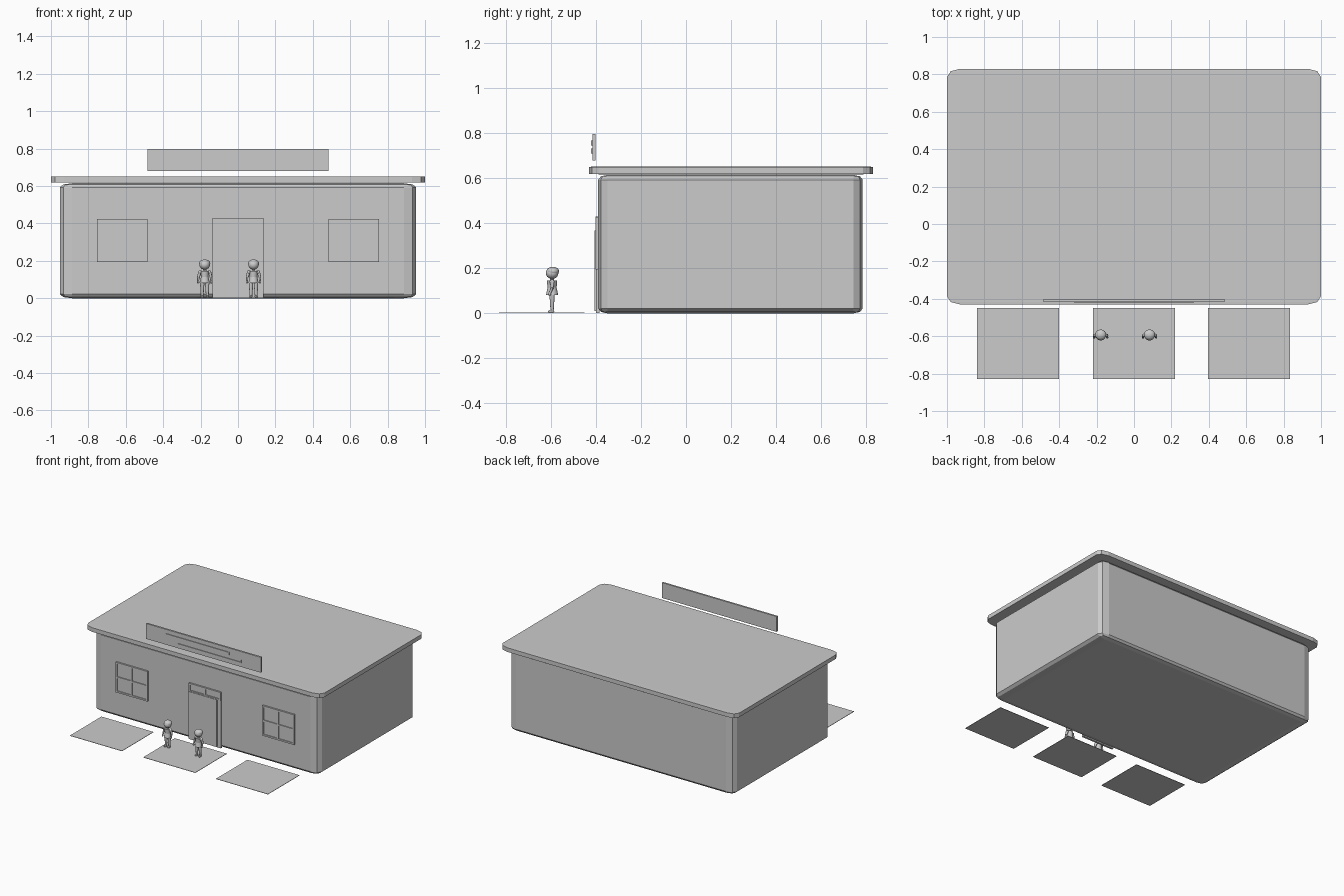
import bpy
import bmesh
from mathutils import Vector, Matrix

cube = bpy.data.objects.get("Cube")
if cube:
    bpy.data.objects.remove(cube)

grey = bpy.data.materials.new("plain_grey")
grey.use_nodes = True
grey.diffuse_color = (0.6, 0.6, 0.6, 1)
grey.node_tree.nodes["Principled BSDF"].inputs["Base Color"].default_value = (0.6, 0.6, 0.6, 1)


def finish(name, bm, smooth=False):
    bmesh.ops.recalc_face_normals(bm, faces=bm.faces)
    mesh = bpy.data.meshes.new(name)
    bm.to_mesh(mesh)
    bm.free()
    mesh.materials.append(grey)
    for p in mesh.polygons:
        p.use_smooth = smooth
    ob = bpy.data.objects.new(name, mesh)
    bpy.context.collection.objects.link(ob)
    return ob


def add_box(bm, x, y, z):
    """Box between (min, max) pairs."""
    lo, hi = Vector((x[0], y[0], z[0])), Vector((x[1], y[1], z[1]))
    m = Matrix.Translation((lo + hi) / 2) @ Matrix.Diagonal((*(hi - lo), 1))
    bmesh.ops.create_cube(bm, size=1, matrix=m)


def box(name, x, y, z, rounding=0):
    """Box whose rounding stretches with its size."""
    bm = bmesh.new()
    bmesh.ops.create_cube(bm, size=2)
    if rounding:
        bmesh.ops.bevel(bm, geom=bm.edges[:], offset=rounding, segments=2,
                        profile=0.5, affect='EDGES')
    for v in bm.verts:
        v.co = Vector([(r[0] + r[1]) / 2 + c * (r[1] - r[0]) / 2
                       for c, r in zip(v.co, (x, y, z))])
    return finish(name, bm)


def add_ball(bm, center, size):
    m = Matrix.Translation(center) @ Matrix.Diagonal((*size, 1))
    bmesh.ops.create_uvsphere(bm, u_segments=16, v_segments=10, radius=1, matrix=m)


def add_limb(bm, a, b, r1, r2):
    """Tapered round limb from a to b."""
    a, b = Vector(a), Vector(b)
    d = b - a
    m = Matrix.Translation((a + b) / 2) @ d.to_track_quat('Z', 'Y').to_matrix().to_4x4()
    bmesh.ops.create_cone(bm, cap_ends=True, segments=12, radius1=r1, radius2=r2,
                          depth=d.length, matrix=m)


# Building
box("building_walls", (-0.953, 0.953), (-0.39, 0.785), (0, 0.615), 0.07)
box("roof_slab", (-1, 1), (-0.43, 0.83), (0.618, 0.652), 0.07)

# Paving slabs in front
for side, cx in (("right", -0.62), ("middle", 0), ("left", 0.615)):
    box("paving_" + side, (cx - 0.22, cx + 0.22), (-0.83, -0.45), (0.001, 0.004))


# Framed panes
def window(name, x, z, columns, rows, bar=0.012):
    bm = bmesh.new()
    add_box(bm, x, (-0.396, -0.385), z)
    for i in range(columns + 1):
        c = x[0] + bar / 2 + (x[1] - x[0] - bar) * i / columns
        add_box(bm, (c - bar / 2, c + bar / 2), (-0.403, -0.385), z)
    for i in range(rows + 1):
        c = z[0] + bar / 2 + (z[1] - z[0] - bar) * i / rows
        add_box(bm, x, (-0.403, -0.385), (c - bar / 2, c + bar / 2))
    finish(name, bm)


window("window_right", (-0.755, -0.485), (0.195, 0.425), 2, 2)
window("window_left", (0.485, 0.755), (0.195, 0.425), 2, 2)
window("door_transom", (-0.135, 0.135), (0.365, 0.43), 2, 1)

# Door
box("door_frame", (-0.135, 0.135), (-0.4, -0.385), (0.002, 0.372))
box("door_panel", (-0.135, 0.105), (-0.407, -0.385), (0.01, 0.368))

# Board above the roof with two raised strips
box("sign_board", (-0.485, 0.485), (-0.416, -0.402), (0.68, 0.797))
box("upper_strip", (-0.32, 0.22), (-0.421, -0.41), (0.76, 0.766))
box("lower_strip", (-0.22, 0.32), (-0.421, -0.41), (0.711, 0.717))
for name, x, z in (("upper_strip_end", 0.22, 0.745), ("lower_strip_end", 0.32, 0.711)):
    box(name, (x - 0.006, x), (-0.421, -0.41), (z, z + 0.022))


# Two small people
def person(name, cx, cy):
    bm = bmesh.new()
    add_ball(bm, (cx, cy, 0.179), (0.028, 0.028, 0.026))
    add_ball(bm, (cx, cy + 0.003, 0.187), (0.03, 0.028, 0.02))
    add_limb(bm, (cx, cy, 0.135), (cx, cy, 0.16), 0.009, 0.009)
    add_limb(bm, (cx, cy, 0.112), (cx, cy, 0.146), 0.02, 0.023)
    add_limb(bm, (cx, cy, 0.082), (cx, cy, 0.114), 0.027, 0.02)
    for s in (-1, 1):
        add_ball(bm, (cx + s * 0.024, cy, 0.14), (0.011, 0.011, 0.01))
        add_limb(bm, (cx + s * 0.026, cy, 0.14), (cx + s * 0.034, cy, 0.112), 0.009, 0.007)
        add_limb(bm, (cx + s * 0.034, cy, 0.112), (cx + s * 0.035, cy - 0.01, 0.09), 0.006, 0.005)
        add_ball(bm, (cx + s * 0.035, cy - 0.011, 0.087), (0.006, 0.007, 0.008))
        add_limb(bm, (cx + s * 0.013, cy, 0.086), (cx + s * 0.014, cy, 0.01), 0.012, 0.007)
        add_ball(bm, (cx + s * 0.015, cy - 0.004, 0.009), (0.009, 0.014, 0.007))
    ob = finish(name, bm, True)
    bpy.context.view_layer.objects.active = ob
    bpy.ops.object.select_all(action='DESELECT')
    ob.select_set(True)
    bpy.ops.object.shade_smooth_by_angle()


person("person_right", -0.178, -0.595)
person("person_left", 0.083, -0.595)
